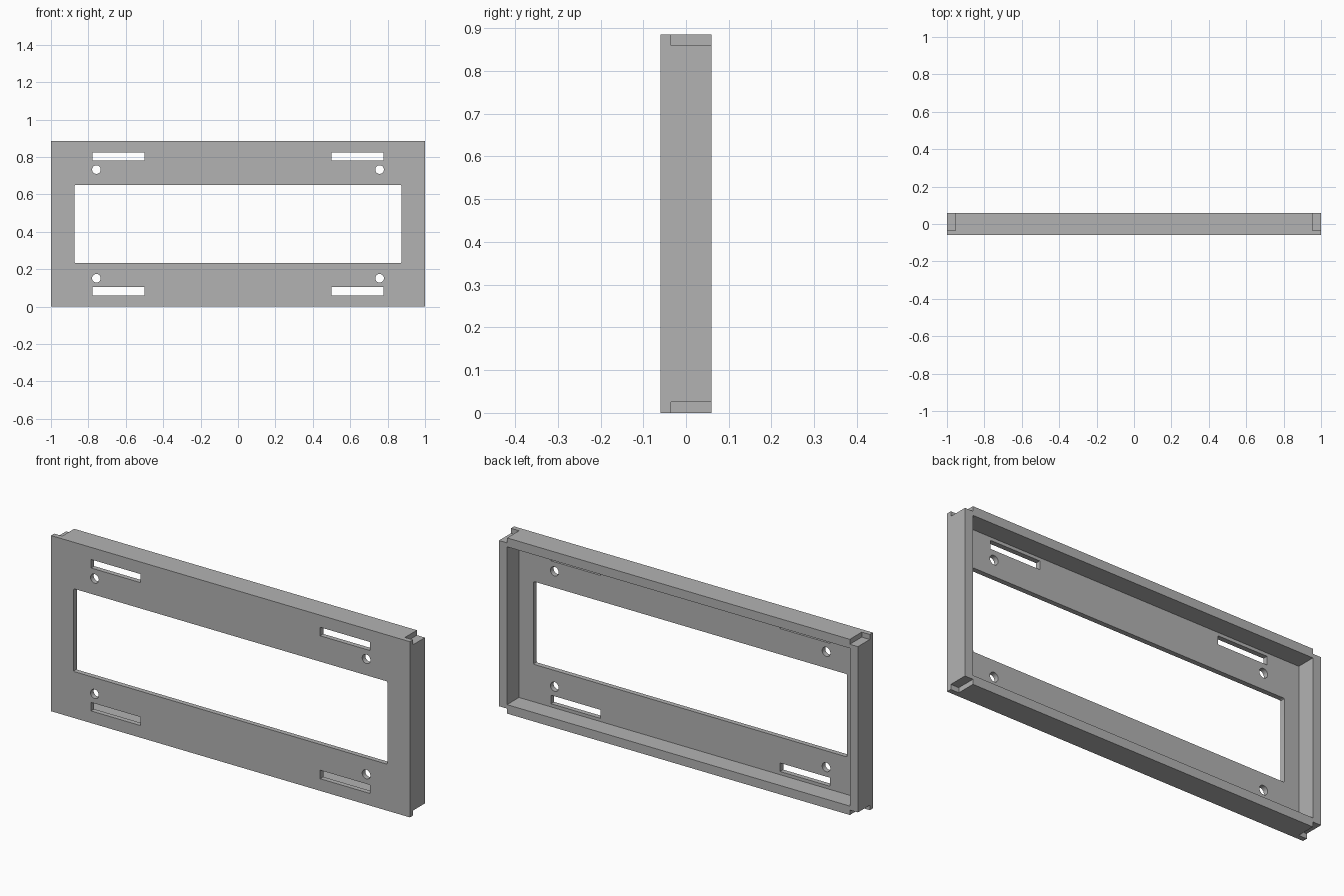
import bpy
import bmesh
from math import pi
from mathutils import Matrix, Vector

old = bpy.data.objects.get("Cube")
if old:
    bpy.data.objects.remove(old, do_unlink=True)

HEIGHT = 0.885
DEPTH = 0.12
FRONT, BACK = -DEPTH / 2, DEPTH / 2
PLATE_BACK = -0.035      # rear surface of the front plate
WALL = 0.045             # thickness of the rim walls
NOTCH = 0.025            # height of the corner notches
MID = HEIGHT / 2
OVER = 0.05              # how far cutters reach past the body

grey = bpy.data.materials.new("plain grey")
grey.use_nodes = True
grey.diffuse_color = (0.45, 0.45, 0.45, 1)
grey.node_tree.nodes["Principled BSDF"].inputs["Base Color"].default_value = (0.45, 0.45, 0.45, 1)


def add_object(name, bm):
    mesh = bpy.data.meshes.new(name)
    bm.to_mesh(mesh)
    bm.free()
    mesh.materials.append(grey)
    obj = bpy.data.objects.new(name, mesh)
    bpy.context.collection.objects.link(obj)
    return obj


def box(name, low, high, corner=0):
    low, high = Vector(low), Vector(high)
    bm = bmesh.new()
    bmesh.ops.create_cube(bm, size=1, matrix=Matrix.Translation((low + high) / 2)
                          @ Matrix.Diagonal((*(high - low), 1)))
    if corner:
        edges = [e for e in bm.edges if abs(e.verts[0].co.y - e.verts[1].co.y) > 0.01]
        bmesh.ops.bevel(bm, geom=edges, offset=corner, segments=3, profile=0.5, affect='EDGES')
    return add_object(name, bm)


def rod(name, x, z, radius):
    bm = bmesh.new()
    bmesh.ops.create_cone(bm, cap_ends=True, segments=32, radius1=radius, radius2=radius, depth=0.4,
                          matrix=Matrix.Translation((x, 0, z)) @ Matrix.Rotation(pi / 2, 4, 'X'))
    return add_object(name, bm)


# Solid body, then the shapes taken out of it
frame = box("panel_frame", (-1, FRONT, 0), (1, BACK, HEIGHT))
cutters = [
    box("back_recess", (WALL - 1, PLATE_BACK, WALL), (1 - WALL, BACK + OVER, HEIGHT - WALL)),
    box("window_opening", (-0.874, FRONT - OVER, 0.234), (0.874, BACK + OVER, HEIGHT - 0.234), 0.006),
]
for sx in (-1, 1):
    for sz in (-1, 1):
        def span(x1, x2, y1, y2, z1, z2):
            # z1 and z2 are measured inward from the outer edge
            xs = sorted((sx * x1, sx * x2))
            zs = sorted((MID + sz * (MID - z1), MID + sz * (MID - z2)))
            return (xs[0], y1, zs[0]), (xs[1], y2, zs[1])

        # Mounting slot, screw hole and corner notch
        cutters.append(box("slot", *span(0.5, 0.777, FRONT - OVER, BACK + OVER, 0.061, 0.104)))
        cutters.append(rod("screw_hole", sx * 0.757, MID + sz * (MID - 0.152), 0.023))
        cutters.append(box("corner_notch", *span(1 - WALL, 1 + OVER, PLATE_BACK, BACK + OVER, -OVER, NOTCH)))

bpy.context.view_layer.objects.active = frame
for cutter in cutters:
    cutter.hide_render = True
    mod = frame.modifiers.new(cutter.name, 'BOOLEAN')
    mod.operation = 'DIFFERENCE'
    mod.solver = 'EXACT'
    mod.object = cutter
    bpy.ops.object.modifier_apply(modifier=mod.name)
    bpy.data.objects.remove(cutter, do_unlink=True)

# Round holes shade smoothly, everything else stays crisp
bpy.ops.object.select_all(action='DESELECT')
frame.select_set(True)
bpy.ops.object.shade_smooth_by_angle(angle=pi / 6)
